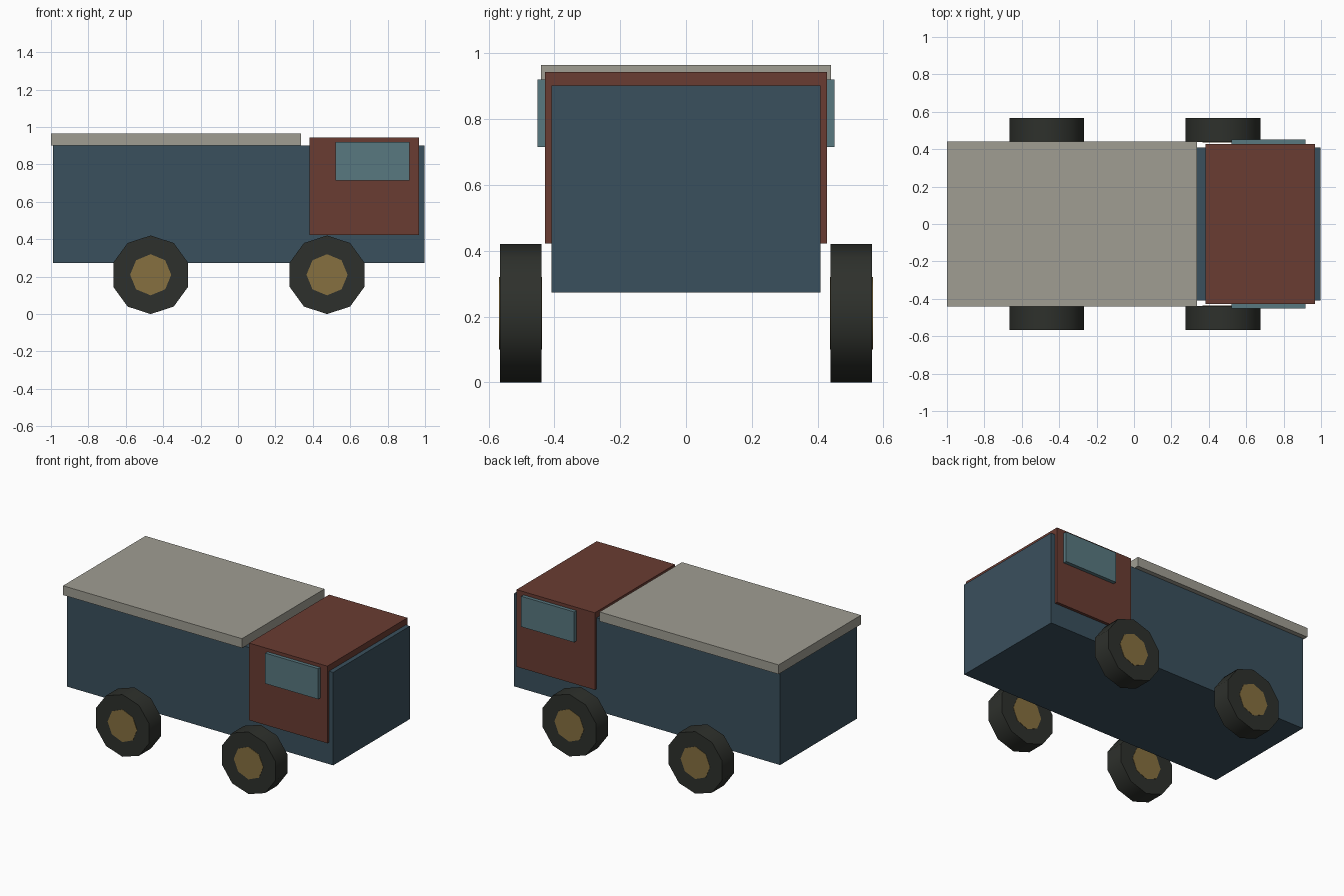
import bpy, bmesh, math

if "Cube" in bpy.data.objects:
    bpy.data.objects.remove(bpy.data.objects["Cube"])


def material(name, rgb):
    m = bpy.data.materials.new(name)
    m.diffuse_color = (*rgb, 1)
    m.use_nodes = True
    m.node_tree.nodes["Principled BSDF"].inputs["Base Color"].default_value = m.diffuse_color
    return m


BLUE = material("blue_paint", (0.042, 0.080, 0.109))
RED = material("red_paint", (0.144, 0.045, 0.032))
CREAM = material("cream_paint", (0.35, 0.34, 0.29))
GLASS = material("glass", (0.098, 0.188, 0.216))
RUBBER = material("rubber", (0.027, 0.030, 0.025))
BRASS = material("brass", (0.238, 0.162, 0.051))


def finish(name, bm, mat):
    bmesh.ops.recalc_face_normals(bm, faces=bm.faces)
    me = bpy.data.meshes.new(name)
    bm.to_mesh(me)
    bm.free()
    me.materials.append(mat)
    ob = bpy.data.objects.new(name, me)
    bpy.context.collection.objects.link(ob)
    return ob


def prism(name, profile, y0, y1, mat):
    """Extrude an (x, z) outline from y0 to y1."""
    bm = bmesh.new()
    face = bm.faces.new([bm.verts.new((x, y0, z)) for x, z in profile])
    ext = bmesh.ops.extrude_face_region(bm, geom=[face], use_keep_orig=True)
    moved = [g for g in ext["geom"] if isinstance(g, bmesh.types.BMVert)]
    bmesh.ops.translate(bm, verts=moved, vec=(0, y1 - y0, 0))
    return finish(name, bm, mat)


def box(name, x0, x1, half_y, z0, z1, mat):
    return prism(name, [(x0, z0), (x1, z0), (x1, z1), (x0, z1)], -half_y, half_y, mat)


def disc(name, sides, r, x, z, y0, y1, mat):
    """Cylinder across y with a corner at the top and smooth rim."""
    pts = [(x + r * math.sin(math.tau * i / sides), z + r * math.cos(math.tau * i / sides))
           for i in range(sides)]
    ob = prism(name, pts, y0, y1, mat)
    bpy.ops.object.select_all(action='DESELECT')
    ob.select_set(True)
    bpy.context.view_layer.objects.active = ob
    bpy.ops.object.shade_smooth_by_angle(angle=math.radians(50))


# Body, roof, cab and side windows
box("body", -0.99, 0.998, 0.409, 0.274, 0.902, BLUE)
box("roof", -1.0, 0.338, 0.44, 0.902, 0.965, CREAM)
box("cab", 0.382, 0.967, 0.428, 0.422, 0.943, RED)
box("window", 0.52, 0.916, 0.452, 0.715, 0.921, GLASS)

# Wheels with hubs running through them
for end, x in (("rear", -0.467), ("front", 0.476)):
    for side, s in (("right", -1), ("left", 1)):
        disc(f"{end}_{side}_wheel", 10, 0.21, x, 0.21, s * 0.439, s * 0.566, RUBBER)
        disc(f"{end}_{side}_hub", 8, 0.11, x, 0.21, s * 0.437, s * 0.568, BRASS)
